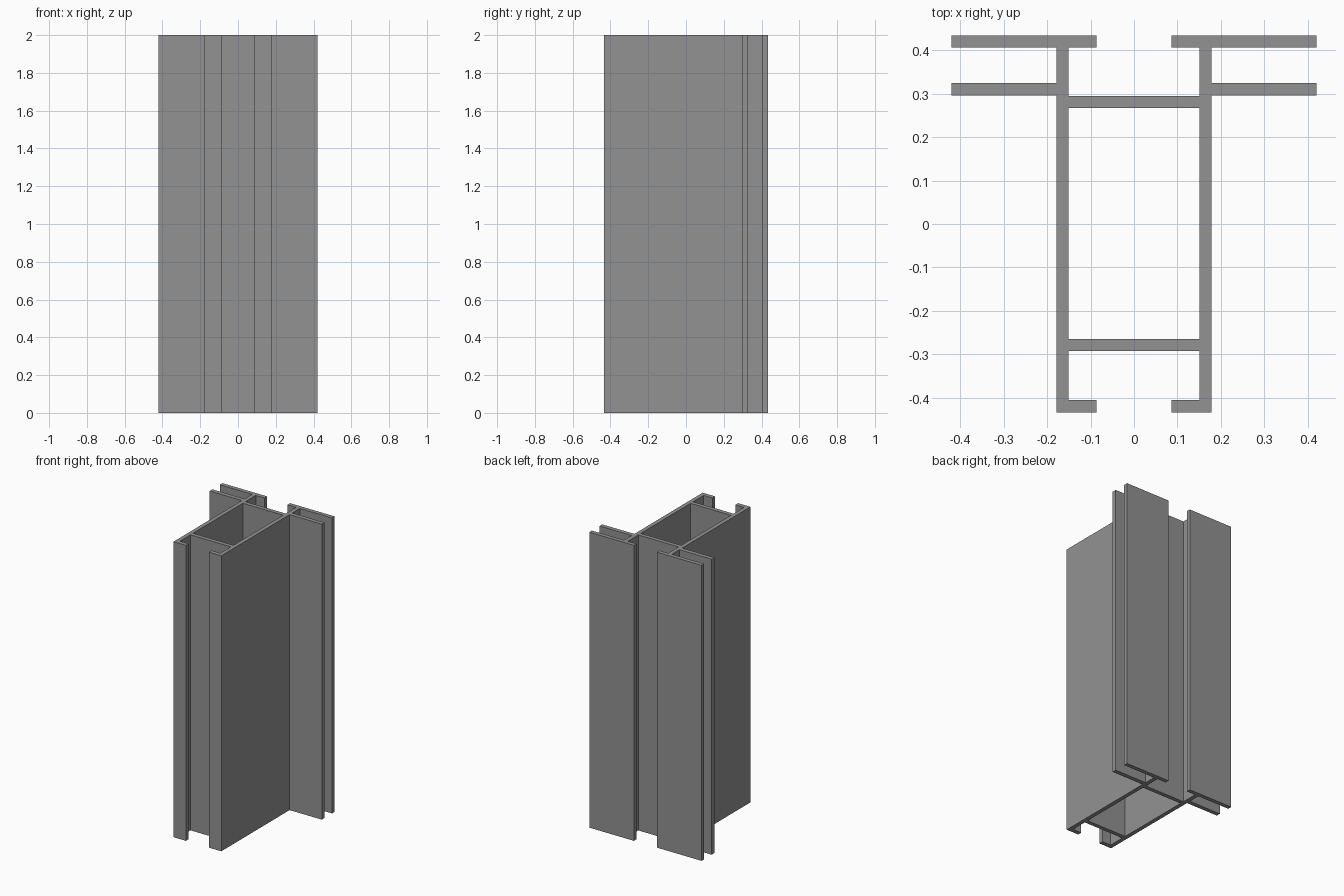
import bpy, bmesh

if "Cube" in bpy.data.objects:
    bpy.data.objects.remove(bpy.data.objects["Cube"])

HEIGHT = 2.0

# Right half of the outer outline, from the lower web up to the upper web
half_outline = [
    (0.151, -0.293), (0.151, -0.405), (0.086, -0.405), (0.086, -0.434),
    (0.179, -0.434), (0.179, 0.296), (0.42, 0.296), (0.42, 0.325),
    (0.179, 0.325), (0.179, 0.406), (0.42, 0.406), (0.42, 0.434),
    (0.086, 0.434), (0.086, 0.406), (0.151, 0.406), (0.151, 0.295),
]
# Right half of the central hollow chamber
half_chamber = [(0.151, -0.265), (0.151, 0.267)]


def mirrored(half):
    return half + [(-x, y) for x, y in reversed(half)]


def add_loop(curve, points):
    spline = curve.splines.new('POLY')
    spline.points.add(len(points) - 1)
    for p, (x, y) in zip(spline.points, points):
        p.co = (x, y, 0, 1)
    spline.use_cyclic_u = True
    spline.use_smooth = False


# Filled cross-section extruded to full height
curve = bpy.data.curves.new("profile_section", 'CURVE')
curve.dimensions = '2D'
curve.fill_mode = 'BOTH'
curve.extrude = HEIGHT / 2
add_loop(curve, mirrored(half_outline))
add_loop(curve, mirrored(half_chamber))
section = bpy.data.objects.new("profile_section", curve)
bpy.context.collection.objects.link(section)

# Convert to a welded solid standing on the ground
bpy.context.view_layer.update()
graph = bpy.context.evaluated_depsgraph_get()
mesh = bpy.data.meshes.new_from_object(section.evaluated_get(graph))
bpy.data.objects.remove(section)

bm = bmesh.new()
bm.from_mesh(mesh)
bmesh.ops.remove_doubles(bm, verts=bm.verts, dist=0.0002)
bmesh.ops.translate(bm, verts=bm.verts, vec=(0, 0, HEIGHT / 2))
bmesh.ops.recalc_face_normals(bm, faces=bm.faces)
for f in bm.faces:
    f.smooth = False
    f.material_index = 0
bm.to_mesh(mesh)
bm.free()

# Dark grey metal
metal = bpy.data.materials.new("dark_grey_metal")
metal.diffuse_color = (0.288, 0.288, 0.288, 1)
metal.use_nodes = True
metal.node_tree.nodes["Principled BSDF"].inputs["Base Color"].default_value = metal.diffuse_color
mesh.materials.clear()
mesh.materials.append(metal)

profile = bpy.data.objects.new("extruded_frame_profile", mesh)
bpy.context.collection.objects.link(profile)
